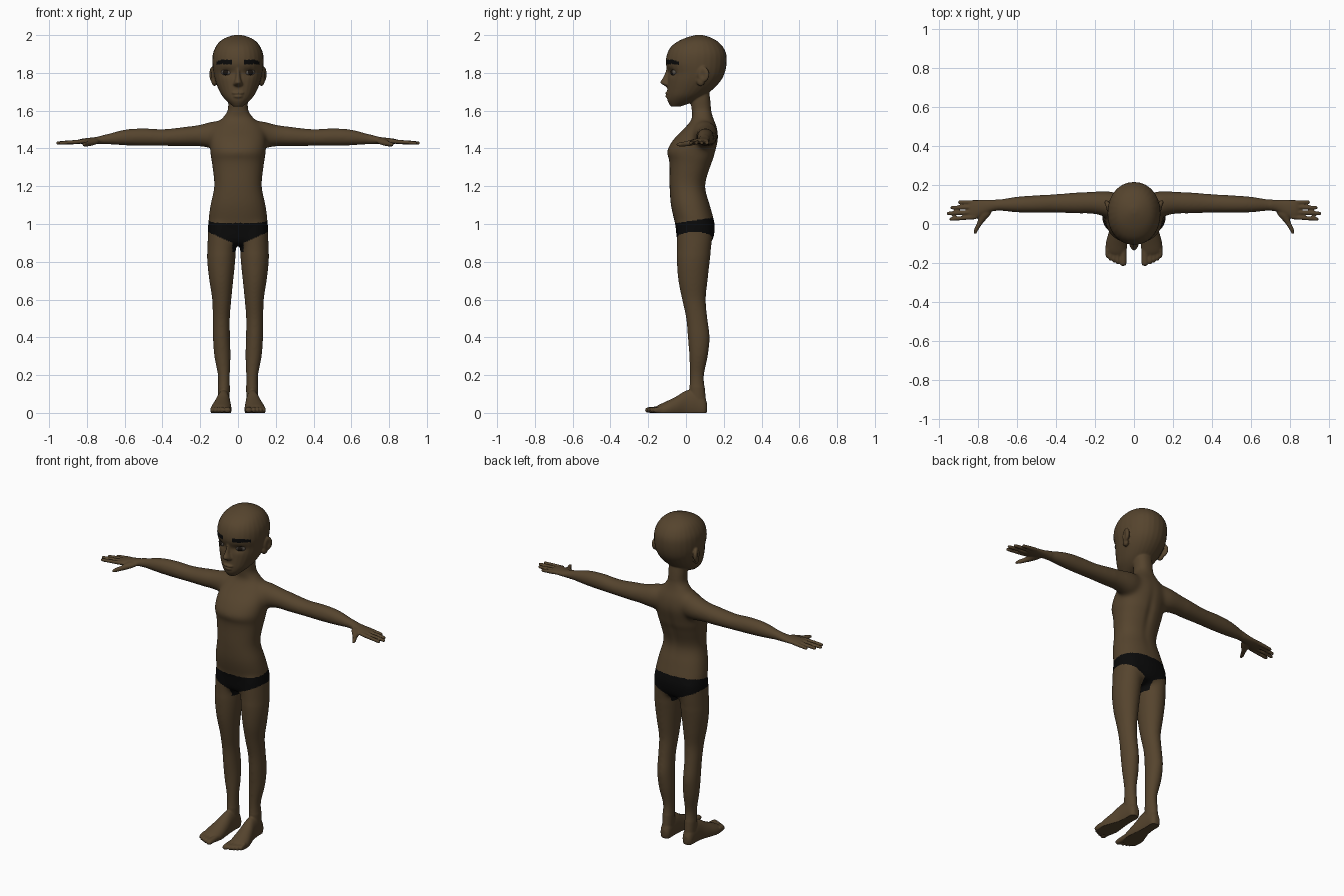
import bpy, bmesh, math
from mathutils import Vector, Matrix

old = bpy.data.objects.get("Cube")
if old:
    bpy.data.objects.remove(old, do_unlink=True)


def material(name, colour):
    mat = bpy.data.materials.new(name)
    mat.use_nodes = True
    mat.diffuse_color = (*colour, 1)
    mat.node_tree.nodes["Principled BSDF"].inputs["Base Color"].default_value = (*colour, 1)
    return mat


skin = material("brown skin", (0.092, 0.058, 0.027))
black = material("black cloth and hair", (0.003, 0.003, 0.003))
iris = material("dark iris", (0.01, 0.007, 0.005))
eye_white = material("dim eye white", (0.1, 0.085, 0.07))

shape = bmesh.new()


def smooth_stations(stations, steps=4):
    """Catmull-Rom interpolation of the cross-section parameters."""
    pts = [Vector(s) for s in stations]
    result = []
    for i in range(len(pts) - 1):
        a, b, c, d = pts[max(i - 1, 0)], pts[i], pts[i + 1], pts[min(i + 2, len(pts) - 1)]
        for k in range(steps):
            t = k / steps
            result.append(b + (c - a) * (t / 2) + (a * 2 - b * 5 + c * 4 - d) * (t * t / 2)
                          + (b * 3 - a - c * 3 + d) * (t ** 3 / 2))
    return result + [pts[-1]]


def loft(axis, stations, side=1, power=2.0, sides=28):
    """Closed skin over oval sections (position, a_min, a_max, b_min, b_max)."""
    rings = []
    for t, a0, a1, b0, b1 in smooth_stations(stations):
        ring = []
        for k in range(sides):
            angle = 2 * math.pi * k / sides
            c, s = math.cos(angle), math.sin(angle)
            a = (a0 + a1) / 2 + (a1 - a0) / 2 * math.copysign(abs(c) ** (2 / power), c)
            b = (b0 + b1) / 2 + (b1 - b0) / 2 * math.copysign(abs(s) ** (2 / power), s)
            x, y, z = {"x": (t, a, b), "y": (a, t, b), "z": (a, b, t)}[axis]
            ring.append(shape.verts.new((x * side, y, z)))
        rings.append(ring)
    faces = [shape.faces.new((r[k - 1], r[k], q[k], q[k - 1]))
             for r, q in zip(rings, rings[1:]) for k in range(sides)]
    faces += [shape.faces.new(rings[0]), shape.faces.new(rings[-1])]
    bmesh.ops.recalc_face_normals(shape, faces=faces)


def column(stations, **options):
    """Upright loft that is symmetric about x = 0."""
    loft("z", [(z, -w, w, y0, y1) for z, w, y0, y1 in stations], **options)


def blob(centre, radii, turn=0.0):
    mat = Matrix.Translation(centre) @ Matrix.Rotation(turn, 4, "Z") @ Matrix.Diagonal((*radii, 1))
    bmesh.ops.create_uvsphere(shape, u_segments=24, v_segments=16, radius=1, matrix=mat)


# Torso and neck
column([(.89, .1, -.035, .125), (.92, .145, -.05, .145), (.96, .16, -.053, .152),
        (1, .16, -.058, .153), (1.1, .146, -.08, .127), (1.2, .126, -.087, .103),
        (1.3, .135, -.087, .13), (1.345, .142, -.091, .147), (1.385, .148, -.102, .158),
        (1.45, .15, -.065, .172), (1.5, .14, -.016, .167), (1.53, .12, .012, .158),
        (1.56, .085, .032, .145), (1.6, .055, .03, .134), (1.66, .052, .025, .128),
        (1.72, .05, .03, .12)], power=2.25)

# Head
column([(1.622, .025, -.08, -.03), (1.65, .058, -.097, .05), (1.68, .085, -.1, .1),
        (1.72, .106, -.099, .15), (1.76, .121, -.097, .185), (1.8, .13, -.094, .205),
        (1.85, .136, -.107, .215), (1.9, .133, -.1, .213), (1.94, .117, -.078, .194),
        (1.97, .092, -.037, .163), (1.99, .056, .012, .123), (2.001, .015, .055, .085)], power=2.1)

# Nose and lips
column([(1.724, .015, -.1, -.06), (1.737, .026, -.122, -.06), (1.75, .022, -.137, -.06),
        (1.775, .014, -.122, -.06), (1.81, .011, -.107, -.06), (1.85, .01, -.1, -.06)])
blob((0, -.092, 1.693), (.034, .019, .009))
blob((0, -.09, 1.675), (.028, .02, .009))

for side in (1, -1):
    # Ear and ear lobe
    blob((side * .134, .09, 1.792), (.016, .035, .042), side * -.35)
    blob((side * .125, .078, 1.757), (.015, .023, .027), side * -.25)

    # Arm and palm
    loft("x", [(.05, .05, .15, 1.43, 1.53), (.12, .03, .168, 1.4, 1.546),
               (.2, .05, .168, 1.41, 1.527), (.3, .054, .162, 1.412, 1.512),
               (.4, .058, .154, 1.413, 1.502), (.5, .057, .148, 1.413, 1.507),
               (.6, .059, .141, 1.416, 1.5), (.7, .068, .126, 1.422, 1.474),
               (.75, .058, .125, 1.423, 1.461), (.8, .034, .124, 1.423, 1.455),
               (.83, .028, .122, 1.424, 1.451), (.847, .036, .114, 1.43, 1.445)], side)

    # Fingers
    for base, end, tip in ((.112, .112, .905), (.087, .084, .945), (.061, .054, .964), (.036, .025, .95)):
        rows = []
        for t, r in ((0, .0115), (.4, .011), (.8, .01), (.95, .0085), (1, .004)):
            y, z = base + (end - base) * t, 1.438 - .01 * t
            rows.append((.81 + (tip - .81) * t, y - r, y + r, z - r, z + r))
        loft("x", rows, side, sides=14)

    # Thumb
    loft("y", [(.09, .725, .79, 1.428, 1.453), (.05, .737, .797, 1.42, 1.452),
               (.02, .763, .803, 1.413, 1.444), (0, .78, .809, 1.411, 1.438),
               (-.03, .8, .823, 1.41, 1.433), (-.051, .811, .823, 1.414, 1.426)], side)

    # Leg
    loft("z", [(1, .02, .156, -.05, .145), (.9, .01, .163, -.05, .138),
               (.8, .015, .163, -.049, .126), (.7, .025, .152, -.041, .115),
               (.6, .035, .137, -.021, .105), (.5, .043, .134, 0, .114),
               (.4, .042, .133, .009, .126), (.3, .039, .126, .017, .116),
               (.2, .043, .107, .02, .096), (.13, .043, .107, .018, .1),
               (.05, .045, .105, .02, .108)], side)

    # Foot, sunk below the floor so the sole can be flattened
    loft("y", [(.112, .06, .09, .01, .05), (.095, .045, .105, -.03, .09),
               (.05, .042, .11, -.03, .12), (0, .04, .116, -.03, .118),
               (-.05, .036, .132, -.03, .088), (-.1, .034, .145, -.03, .063),
               (-.145, .04, .143, -.02, .042), (-.165, .05, .12, -.01, .028)], side)

    # Toes
    for x, tip, r in ((.056, -.216, .018), (.084, -.207, .01), (.103, -.198, .01),
                      (.121, -.189, .0095), (.137, -.175, .0095)):
        loft("y", [(-.13, x - r, x + r, 0, .036), (tip + .02, x - r, x + r, 0, .031),
                   (tip + .005, x - r * .8, x + r * .8, .003, .026),
                   (tip, x - r / 3, x + r / 3, .01, .018)], side, sides=14)

# Fuse all the forms into one skin
mesh = bpy.data.meshes.new("body")
shape.to_mesh(mesh)
shape.free()
body = bpy.data.objects.new("body", mesh)
bpy.context.collection.objects.link(body)
bpy.context.view_layer.objects.active = body
body.select_set(True)
remesh = body.modifiers.new("fuse", "REMESH")
remesh.mode = "VOXEL"
remesh.voxel_size = .0048
bpy.ops.object.modifier_apply(modifier=remesh.name)
body.data.materials.clear()
for mat in (skin, black):
    body.data.materials.append(mat)

bm = bmesh.new()
bm.from_mesh(body.data)


def relax(verts, times):
    for _ in range(times):
        bmesh.ops.smooth_vert(bm, verts=verts, factor=.5, use_axis_x=True, use_axis_y=True, use_axis_z=True)


# Soft blends on hips, shoulders, trunk and limbs, light smoothing on details
relax([v for v in bm.verts if .84 < v.co.z < 1.04], 60)
relax([v for v in bm.verts if abs(v.co.x) < .26 and 1.36 < v.co.z < 1.57], 40)
relax([v for v in bm.verts if abs(v.co.x) < .7 and .14 < v.co.z < 1.62], 24)
relax(bm.verts[:], 2)

# Soft hollows: spine, eye sockets and ears (centre, radii, push)
hollows = [((0, .15, 1.3), (.022, .06, .14), (0, -.008, 0))]
for side in (1, -1):
    hollows += [((side * .06, -.075, 1.803), (.03, .04, .018), (0, .011, 0)),
                ((side * .15, .088, 1.79), (.012, .016, .025), (side * -.009, 0, 0))]
for v in bm.verts:
    for centre, radii, push in hollows:
        d = sum(((p - c) / r) ** 2 for p, c, r in zip(v.co, centre, radii))
        if d < 6:
            v.co += Vector(push) * math.exp(-d)
    v.co.z = max(v.co.z, 0)

# Briefs and eyebrows as coloured faces
for f in bm.faces:
    f.smooth = True
    x, y, z = f.calc_center_median()
    x = abs(x)
    briefs = .9 + .45 * max(0, x - .03) < z < 1.005 + .15 * max(0, y + .05)
    crotch = x < .03 and .85 < z < .95
    brow_height = 1.858 - 1.5 * max(0, x - .085) ** 1.5
    brow = y < 0 and .032 < x < .114 and abs(z - brow_height) < .0115 - .05 * max(0, x - .06)
    f.material_index = 1 if (briefs or crotch or brow) else 0
bm.to_mesh(body.data)
bm.free()

# Eyes with iris and dark upper lash line
for side, name in ((1, "left_eye"), (-1, "right_eye")):
    eye_mesh = bpy.data.meshes.new(name)
    for mat in (eye_white, iris, black):
        eye_mesh.materials.append(mat)
    eb = bmesh.new()
    bmesh.ops.create_uvsphere(eb, u_segments=48, v_segments=32, radius=1)
    for f in eb.faces:
        f.smooth = True
        x, y, z = f.calc_center_median()
        f.material_index = 2 if z > .6 else 1 if math.hypot(x, z * .6) < .5 else 0
    eb.to_mesh(eye_mesh)
    eb.free()
    eye = bpy.data.objects.new(name, eye_mesh)
    eye.location = (side * .061, -.062, 1.803)
    eye.scale = (.03, .018, .018)
    eye.rotation_euler = (0, side * -.08, side * .4)
    bpy.context.collection.objects.link(eye)
